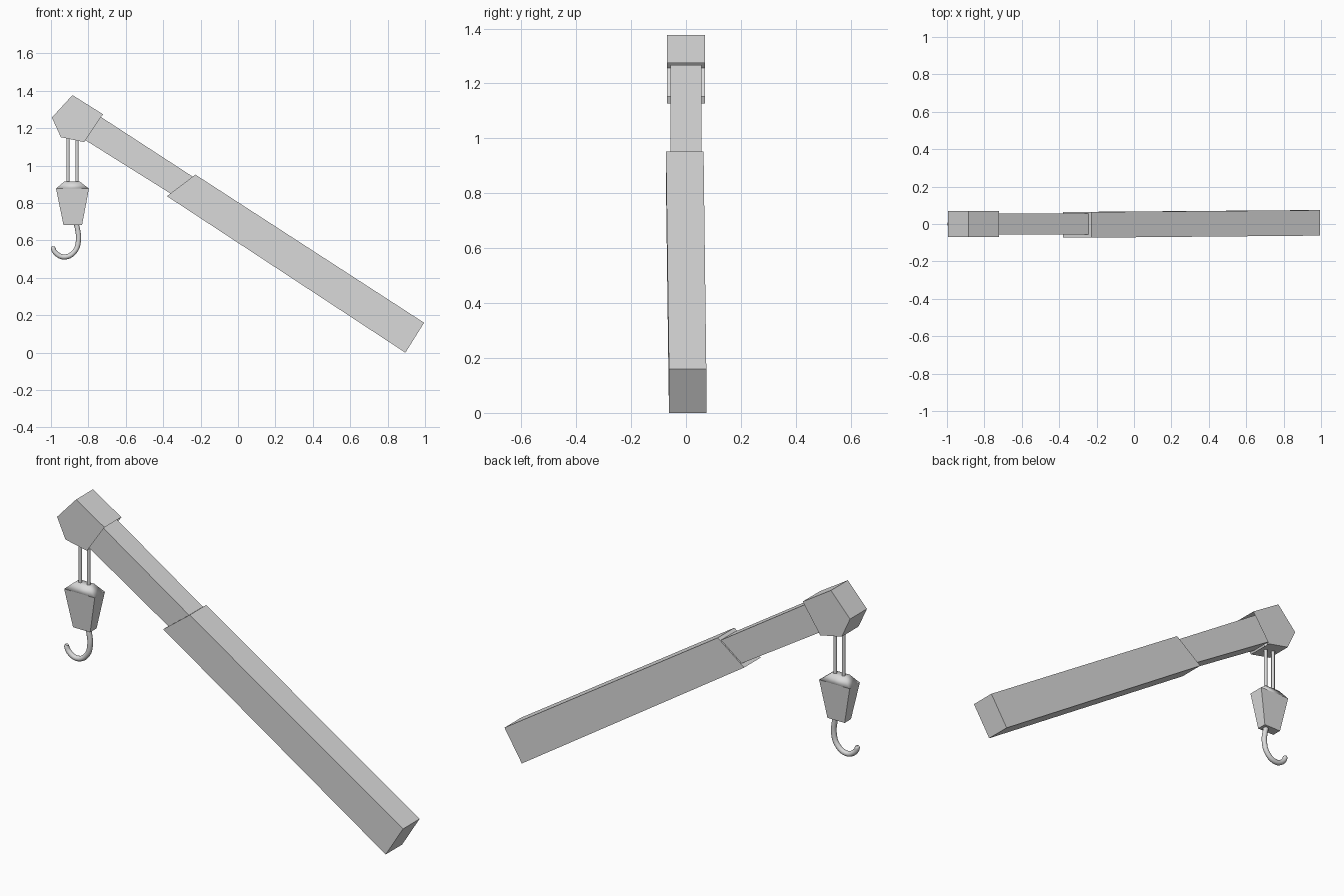
import bpy, bmesh, math
from mathutils import Vector

cube = bpy.data.objects.get("Cube")
if cube:
    bpy.data.objects.remove(cube, do_unlink=True)

GREY = (0.7, 0.7, 0.7, 1.0)
grey = bpy.data.materials.new("light grey")
grey.use_nodes = True
grey.diffuse_color = GREY
grey.node_tree.nodes["Principled BSDF"].inputs["Base Color"].default_value = GREY


def add_mesh(name, bm, smooth=False):
    bmesh.ops.recalc_face_normals(bm, faces=bm.faces)
    me = bpy.data.meshes.new(name)
    bm.to_mesh(me)
    bm.free()
    me.materials.append(grey)
    if smooth:
        me.shade_smooth()
    ob = bpy.data.objects.new(name, me)
    bpy.context.collection.objects.link(ob)
    return ob


def prism(name, profile, depths, open_side=None):
    """Extrude an xz profile along y; depths holds (front, back) per point."""
    bm = bmesh.new()
    front = [bm.verts.new((x, d[0], z)) for (x, z), d in zip(profile, depths)]
    back = [bm.verts.new((x, d[1], z)) for (x, z), d in zip(profile, depths)]
    n = len(profile)
    bm.faces.new(front)
    bm.faces.new(back[::-1])
    for i in range(n):
        if i != open_side:
            j = (i + 1) % n
            bm.faces.new((front[i], back[i], back[j], front[j]))
    return add_mesh(name, bm)


def frustum(name, low, high, smooth=False):
    """Tapered box between two rectangles given as (x0, x1, half_depth, z)."""
    bm = bmesh.new()
    rings = []
    for x0, x1, h, z in (low, high):
        rings.append([bm.verts.new(p) for p in
                      ((x0, -h, z), (x1, -h, z), (x1, h, z), (x0, h, z))])
    bm.faces.new(rings[0][::-1])
    bm.faces.new(rings[1])
    for i in range(4):
        j = (i + 1) % 4
        bm.faces.new((rings[0][i], rings[0][j], rings[1][j], rings[1][i]))
    return add_mesh(name, bm, smooth)


# Telescopic boom: wide lower section and slimmer upper section
base_d, mid_d = (-0.062, 0.074), (-0.073, 0.064)
prism("outer_boom",
      [(0.995, 0.16), (0.895, 0.0), (-0.38, 0.837), (-0.228, 0.952)],
      [base_d, base_d, mid_d, mid_d])
prism("inner_boom",
      [(-0.225, 0.930), (-0.343, 0.840), (-0.835, 1.148), (-0.745, 1.268)],
      [(-0.057, 0.057)] * 4)

# Boom head: five-sided shell, open where the boom enters
prism("boom_head",
      [(-0.722, 1.275), (-0.823, 1.126), (-0.947, 1.152),
       (-0.995, 1.257), (-0.885, 1.377)],
      [(-0.069, 0.070)] * 5, open_side=0)

# Pair of hoist cables
for side, x in (("right", -0.909), ("left", -0.861)):
    bm = bmesh.new()
    bmesh.ops.create_cone(bm, cap_ends=True, segments=16, radius1=0.009,
                          radius2=0.009, depth=0.30)
    bmesh.ops.translate(bm, verts=bm.verts, vec=(x, 0, 1.04))
    cable = add_mesh(side + "_cable", bm)
    for p in cable.data.polygons:
        p.use_smooth = len(p.vertices) == 4

# Hook block with a chamfered cap
frustum("hook_block", (-0.933, -0.834, 0.026, 0.682), (-0.973, -0.797, 0.042, 0.877))
frustum("hook_block_cap", (-0.973, -0.797, 0.042, 0.877),
        (-0.930, -0.845, 0.022, 0.914), smooth=True)

# Hook: bent round bar, slightly thinner at the tip
path = [(-0.868, 0.70), (-0.857, 0.655), (-0.853, 0.60), (-0.872, 0.543),
        (-0.922, 0.512), (-0.968, 0.527), (-0.988, 0.560), (-0.986, 0.568)]
radii = [1, 1, 1, 1, 1, 1, 0.9, 0.6]
cu = bpy.data.curves.new("hook", "CURVE")
cu.dimensions = "3D"
cu.bevel_depth = 0.0135
cu.bevel_resolution = 4
cu.resolution_u = 6
cu.use_fill_caps = True
spline = cu.splines.new("BEZIER")
spline.bezier_points.add(len(path) - 1)
for bp, (x, z), r in zip(spline.bezier_points, path, radii):
    bp.co = Vector((x, 0, z))
    bp.handle_left_type = bp.handle_right_type = "AUTO"
    bp.radius = r
spline.use_smooth = True
cu.materials.append(grey)
hook = bpy.data.objects.new("hook", cu)
bpy.context.collection.objects.link(hook)
bpy.ops.object.select_all(action="DESELECT")
hook.select_set(True)
bpy.context.view_layer.objects.active = hook
bpy.ops.object.convert(target="MESH")
bpy.ops.object.shade_smooth_by_angle(angle=math.radians(45))
